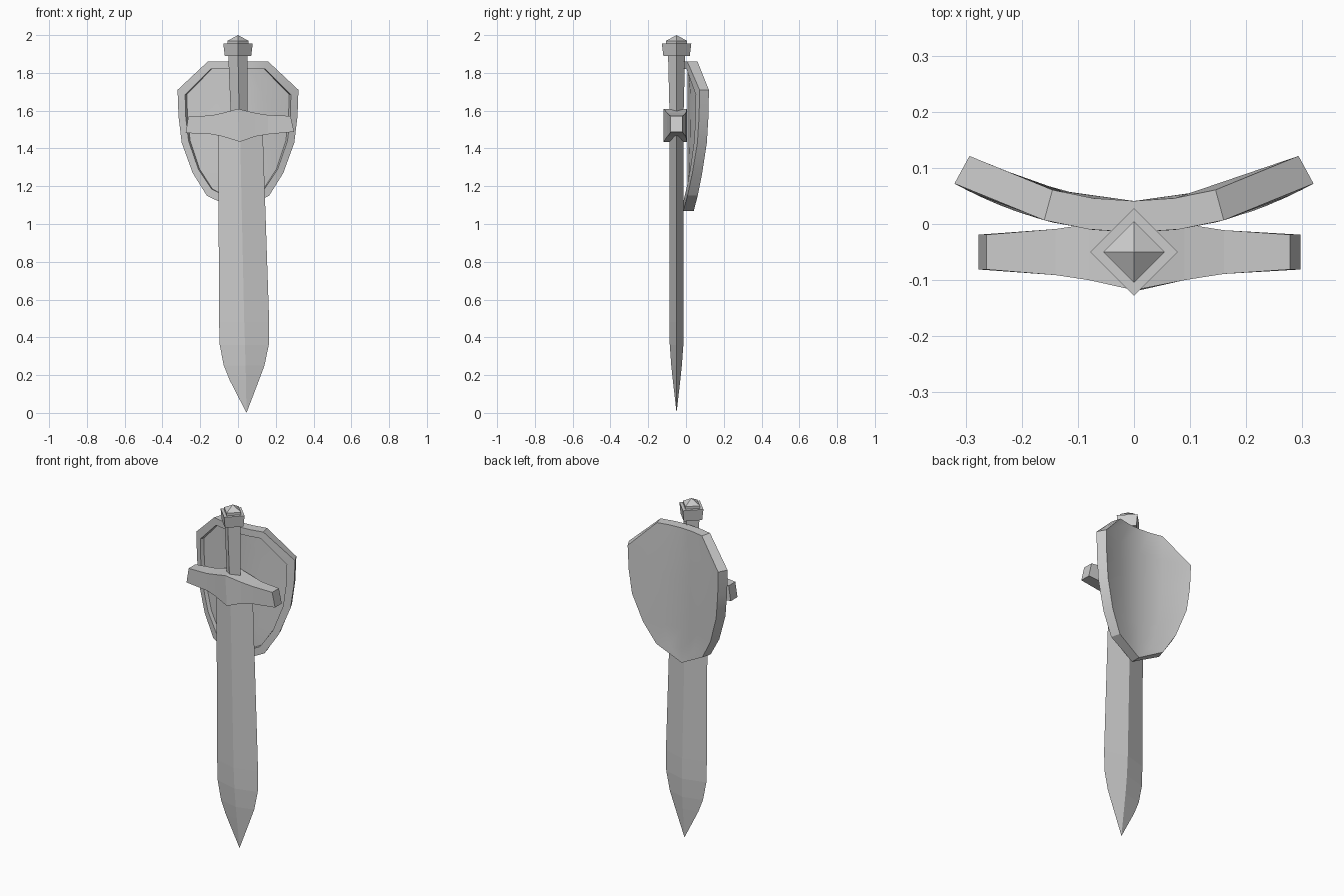
import bpy, bmesh, math

if "Cube" in bpy.data.objects:
    bpy.data.objects.remove(bpy.data.objects["Cube"])

CY = -0.05  # depth of the sword's centre plane


def make_object(name, bm, smooth=False):
    bmesh.ops.remove_doubles(bm, verts=bm.verts, dist=1e-5)
    bmesh.ops.recalc_face_normals(bm, faces=bm.faces)
    mesh = bpy.data.meshes.new(name)
    bm.to_mesh(mesh)
    bm.free()
    ob = bpy.data.objects.new(name, mesh)
    bpy.context.collection.objects.link(ob)
    if smooth:
        bpy.ops.object.select_all(action='DESELECT')
        ob.select_set(True)
        bpy.context.view_layer.objects.active = ob
        bpy.ops.object.shade_smooth_by_angle(angle=math.radians(28))
    return ob


def loft(name, rings, tip=None):
    """Skin equal-sized rings, capping the start and capping or pointing the end."""
    bm = bmesh.new()
    vr = [[bm.verts.new(p) for p in r] for r in rings]
    for a, b in zip(vr, vr[1:]):
        for i in range(len(a)):
            j = (i + 1) % len(a)
            bm.faces.new((a[i], a[j], b[j], b[i]))
    bm.faces.new(vr[0])
    if tip:
        t = bm.verts.new(tip)
        for i in range(len(vr[-1])):
            bm.faces.new((vr[-1][i], vr[-1][(i + 1) % len(vr[-1])], t))
    else:
        bm.faces.new(vr[-1])
    return make_object(name, bm)


def diamond(left, ridge, right, half_depth, z):
    return [(left, CY, z), (ridge, CY - half_depth, z), (right, CY, z), (ridge, CY + half_depth, z)]


# Blade: diamond section, slightly skewed, running down to a point
loft("blade", [diamond(*s) for s in [
    (-0.105, 0.01, 0.13, 0.036, 1.52), (-0.10, 0.033, 0.165, 0.038, 0.48),
    (-0.097, 0.037, 0.163, 0.036, 0.36), (-0.075, 0.04, 0.14, 0.028, 0.25),
    (-0.045, 0.042, 0.112, 0.02, 0.175)]], tip=(0.045, CY, 0.0))

# Grip and stepped pommel
loft("grip", [diamond(-0.036, 0.007, 0.05, 0.036, 1.53), diamond(-0.052, 0, 0.05, 0.045, 1.9)])
loft("pommel", [diamond(-r, 0, r, r, z) for r, z in
                [(0.07, 1.89), (0.078, 1.955), (0.055, 1.955), (0.055, 1.97)]], tip=(0, CY, 2.0))

# Crossguard: rectangular sections, swelling at the middle
guard = []
for xt, xb, top, bottom, d in [
        (-0.263, -0.277, 1.568, 1.482, 0.031), (-0.14, -0.14, 1.575, 1.475, 0.041),
        (-0.08, -0.08, 1.588, 1.463, 0.05), (0.0, 0.01, 1.61, 1.435, 0.068),
        (0.09, 0.09, 1.588, 1.463, 0.05), (0.16, 0.16, 1.577, 1.475, 0.039),
        (0.278, 0.297, 1.572, 1.488, 0.031)]:
    back = min(CY + d, 0.005)
    guard.append([(xt, CY - d, top), (xt, back, top), (xb, back, bottom), (xb, CY - d, bottom)])
loft("crossguard", guard)

# Shield: bowed plate with a raised rim around a recessed front panel
OUTER = [(0.16, 1.86), (0.32, 1.71), (0.315, 1.57), (0.298, 1.43), (0.24, 1.27), (0.165, 1.15), (0, 1.07)]
INNER = [(0.145, 1.82), (0.28, 1.685), (0.277, 1.57), (0.262, 1.44), (0.21, 1.29), (0.14, 1.185), (0, 1.115)]
COLS = (-1, -0.5, 0, 0.5, 1)


def bow(x, z, depth):
    """Push a point back from the bowed front surface along its normal."""
    slope = 1.7 * x
    n = math.hypot(1, slope)
    return (x - depth * slope / n, -0.015 + 0.85 * x * x + depth / n, z)


def grid(outline, depth):
    return [[bow(w * c, z, depth) for c in COLS] for w, z in outline]


def border(g):
    return g[0] + [r[-1] for r in g[1:-1]] + [g[-1][2]] + [r[0] for r in g[-2:0:-1]]


bm = bmesh.new()


def add_face(pts):
    unique = list(dict.fromkeys(pts))
    if len(unique) > 2:
        bm.faces.new([bm.verts.new(p) for p in unique])


back, front = grid(OUTER, 0.056), grid(OUTER, 0)
rim, panel = grid(INNER, 0), grid(INNER, 0.022)
for g in (back, panel):
    for a, b in zip(g, g[1:]):
        for i in range(len(COLS) - 1):
            add_face((a[i], a[i + 1], b[i + 1], b[i]))
loops = [border(g) for g in (back, front, rim, panel)]
for a, b in zip(loops, loops[1:]):
    for i in range(len(a)):
        j = (i + 1) % len(a)
        add_face((a[i], a[j], b[j], b[i]))
make_object("shield", bm, smooth=True)
